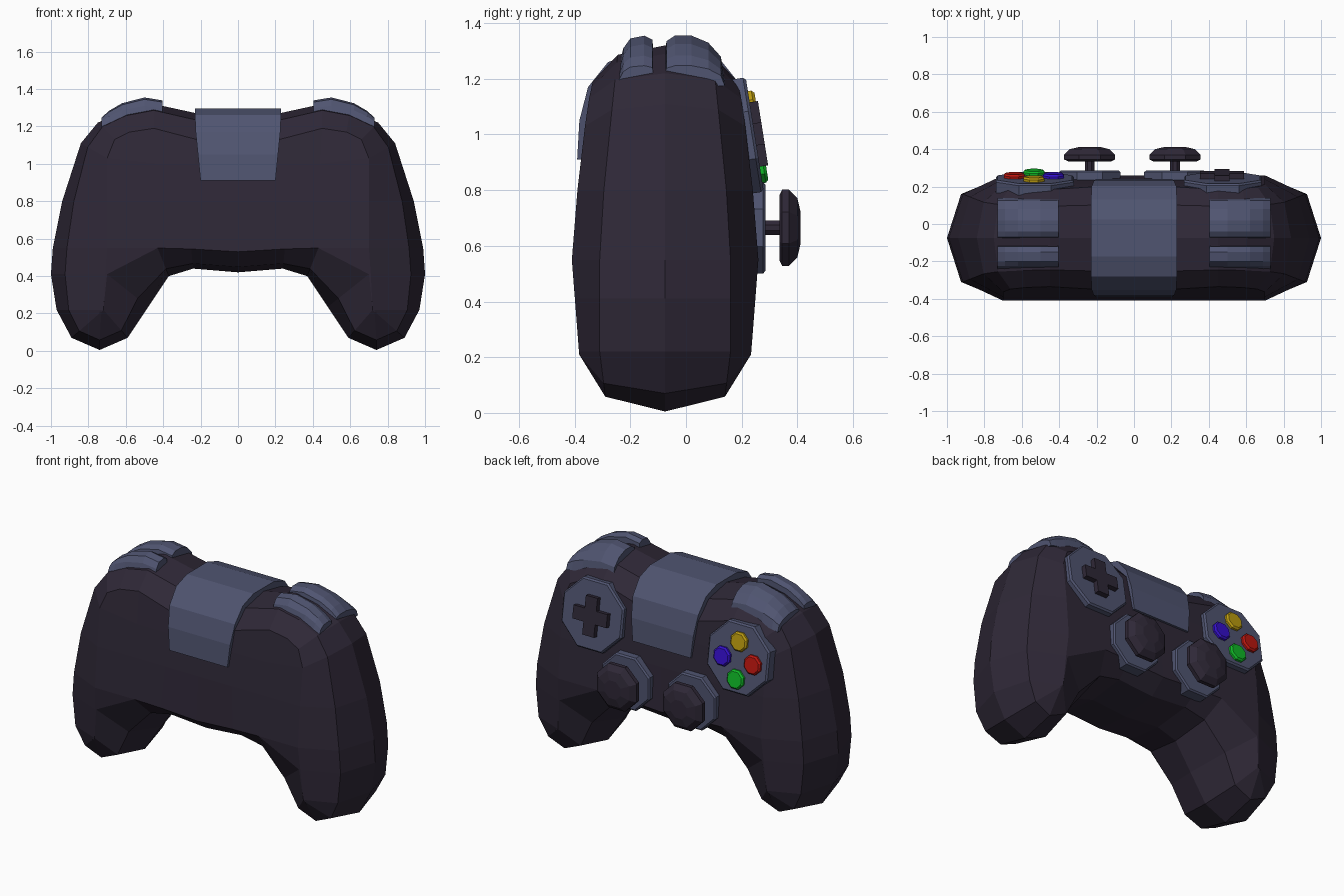
import bpy, bmesh
from math import cos, sin, pi, radians
from mathutils import Vector, Matrix

if "Cube" in bpy.data.objects:
    bpy.data.objects.remove(bpy.data.objects["Cube"])

CY = -0.075  # mid plane of the body in y


def material(name, rgb):
    m = bpy.data.materials.new(name)
    m.diffuse_color = (*rgb, 1)
    m.use_nodes = True
    m.node_tree.nodes["Principled BSDF"].inputs["Base Color"].default_value = m.diffuse_color
    return m


DARK = material("dark_plastic", (0.028, 0.021, 0.038))
SLATE = material("slate_plastic", (0.08, 0.09, 0.165))


def finish(name, bm, mat, mirror=False):
    bmesh.ops.remove_doubles(bm, verts=bm.verts, dist=0.0005)
    bmesh.ops.recalc_face_normals(bm, faces=bm.faces)
    me = bpy.data.meshes.new(name)
    bm.to_mesh(me)
    bm.free()
    me.materials.append(mat)
    ob = bpy.data.objects.new(name, me)
    bpy.context.collection.objects.link(ob)
    if mirror:
        ob.modifiers.new("mirror", 'MIRROR').use_clip = True
    return ob


def loft(name, rings, mat, mirror=False):
    """Capped skin through equal-length rings of points."""
    bm = bmesh.new()
    vs = [[bm.verts.new(p) for p in r] for r in rings]
    n = len(rings[0])
    for a, b in zip(vs, vs[1:]):
        for i in range(n):
            bm.faces.new((a[i], a[(i + 1) % n], b[(i + 1) % n], b[i]))
    bm.faces.new(vs[0])
    bm.faces.new(vs[-1])
    return finish(name, bm, mat, mirror)


def place(ob, loc, tilt=0):
    ob.matrix_world = Matrix.Translation(loc) @ Matrix.Rotation(tilt, 4, 'X')


def lathe(name, profile, mat, loc, tilt=0, n=8):
    """Profile of (radius, height) turned about the y axis."""
    ang = [2 * pi * (i + 0.5) / n for i in range(n)]
    place(loft(name, [[(r * cos(a), h, r * sin(a)) for a in ang] for r, h in profile], mat), loc, tilt)


def interp(table, z):
    for (z0, d0), (z1, d1) in zip(table, table[1:]):
        if z <= z1:
            return d0 + (d1 - d0) * max(0, (z - z0) / (z1 - z0))
    return table[-1][1]


# Body: half outline (x, z) at the mid plane, and matching edge of the flat face
outline = [
    ((0, 1.27), (0, 1.13)), ((.22, 1.27), (.22, 1.13)), ((.45, 1.32), (.45, 1.19)),
    ((.60, 1.29), (.58, 1.17)), ((.75, 1.22), (.66, 1.13)), ((.84, 1.11), (.70, 1.03)),
    ((.94, .80), (.70, .80)), ((.99, .55), (.70, .55)), ((1.0, .41), (.71, .41)),
    ((.97, .22), (.72, .22)), ((.89, .07), (.73, .21)), ((.74, .005), (.74, .21)),
    ((.59, .07), (.72, .22)), ((.48, .235), (.70, .41)), ((.37, .40), (.43, .55)),
    ((.24, .44), (.25, .545)), ((0, .42), (0, .53))]
face_depth = [(.2, .308), (.55, .335), (.8, .315), (1.03, .288), (1.13, .273), (1.19, .26)]
edge_depth = [(.06, .215), (.22, .235), (.55, .235), (.8, .22), (1.1, .19), (1.29, .17)]

bm = bmesh.new()
mid = [bm.verts.new((m[0], CY, m[1])) for m, _ in outline]
for s in (-1, 1):
    edge, face = [], []
    for m, f in outline:
        x, z = Vector(m).lerp(Vector(f), .26)
        edge.append(bm.verts.new((x, CY + s * interp(edge_depth, z), z)))
        face.append(bm.verts.new((f[0], CY + s * interp(face_depth, f[1]), f[1])))
    for a, b in ((mid, edge), (edge, face)):
        for i in range(len(a) - 1):
            bm.faces.new((a[i], a[i + 1], b[i + 1], b[i]))
    # rows across the broad face
    c, e = [[bm.verts.new((x, CY + s * interp(face_depth, z), z)) for x in (0, .23, .44)] for z in (1.0, .8)]
    F = face
    for f in ((F[0], F[1], c[1], c[0]), (F[1], F[2], c[2], c[1]), (F[2], F[3], F[4], F[5], c[2]),
              (c[0], c[1], e[1], e[0]), (c[1], c[2], e[2], e[1]), (c[2], F[5], F[6], e[2]),
              (e[0], e[1], F[15], F[16]), (e[1], e[2], F[14], F[15]), (e[2], F[6], F[7], F[14]),
              (F[7], F[8], F[13], F[14]), (F[8], F[9], F[12], F[13]), (F[9], F[10], F[11], F[12])):
        bm.faces.new(f)
bmesh.ops.remove_doubles(bm, verts=bm.verts, dist=0.0005)
bmesh.ops.dissolve_degenerate(bm, edges=bm.edges, dist=0.0005)
finish("body", bm, DARK, mirror=True)

# Touch panel wrapping over the top
arc = [(.316, .91), (.308, 1.05), (.277, 1.17), (.205, 1.26), (.10, 1.295)]
wrap = [(CY - d, z) for d, z in arc] + [(CY + d, z) for d, z in reversed(arc)]
loft("touch_panel", [[(s * (.20 + .03 * min(1, (z - .91) / .3)), y, z) for y, z in wrap] for s in (-1, 1)], SLATE)

# Shoulder buttons and triggers, two per side
stations = [(.405, -.015), (.50, 0), (.62, -.03), (.69, -.07), (.73, -.105)]
for name, prof in (
        ("shoulder_button", [(-.085, 1.22), (-.07, 1.335), (-.04, 1.355), (.02, 1.355), (.08, 1.33), (.125, 1.28), (.14, 1.20)]),
        ("trigger", [(-.25, 1.21), (-.225, 1.31), (-.20, 1.345), (-.15, 1.355), (-.12, 1.34), (-.115, 1.22)])):
    loft(name, [[(x, y, z + o * (z - 1.15) / .2) for y, z in prof] for x, o in stations], SLATE, mirror=True)

# Tilted octagonal plates
T = radians(9)
for name, x in (("button_plate", -.53), ("direction_plate", .475)):
    lathe(name, [(.225, -.07), (.225, -.01), (.215, 0)], SLATE, (x, .247, 1.0), T)

# Four coloured action buttons
rot = Matrix.Rotation(T, 3, 'X')
for name, dx, dz, rgb in (("red", -.105, 0, (.5, .008, .005)), ("blue", .105, 0, (.035, .005, .6)),
                          ("green", 0, -.112, (.005, .48, .02)), ("yellow", 0, .112, (.5, .33, .005))):
    loc = Vector((-.535, .247, .99)) + rot @ Vector((dx, 0, dz))
    lathe(name + "_button", [(.06, -.02), (.06, .014), (.05, .024)], material(name, rgb), loc, T)

# Direction pad cross
L, W = .117, .04
quarter = [(L, -W), (L, W), (W, W)]
cross = []
for k in range(4):
    for x, z in quarter:
        a = k * pi / 2
        cross.append((x * cos(a) - z * sin(a), x * sin(a) + z * cos(a)))
pad = loft("direction_pad", [[(x, h, z) for x, z in cross] for h in (-.02, .03)], DARK)
place(pad, (.47, .247, 1.0), T)

# Thumb sticks with base plates
for side, x in (("left", -.237), ("right", .219)):
    loc = (x, 0, .665)
    lathe(side + "_stick_plate", [(.178, .21), (.178, .277), (.168, .285)], SLATE, loc, 0)
    lathe(side + "_stick_stem", [(.028, .27), (.028, .345)], DARK, loc)
    lathe(side + "_stick_cap", [(.125, .335), (.148, .345), (.148, .37), (.115, .40), (.06, .412)], DARK, loc)
